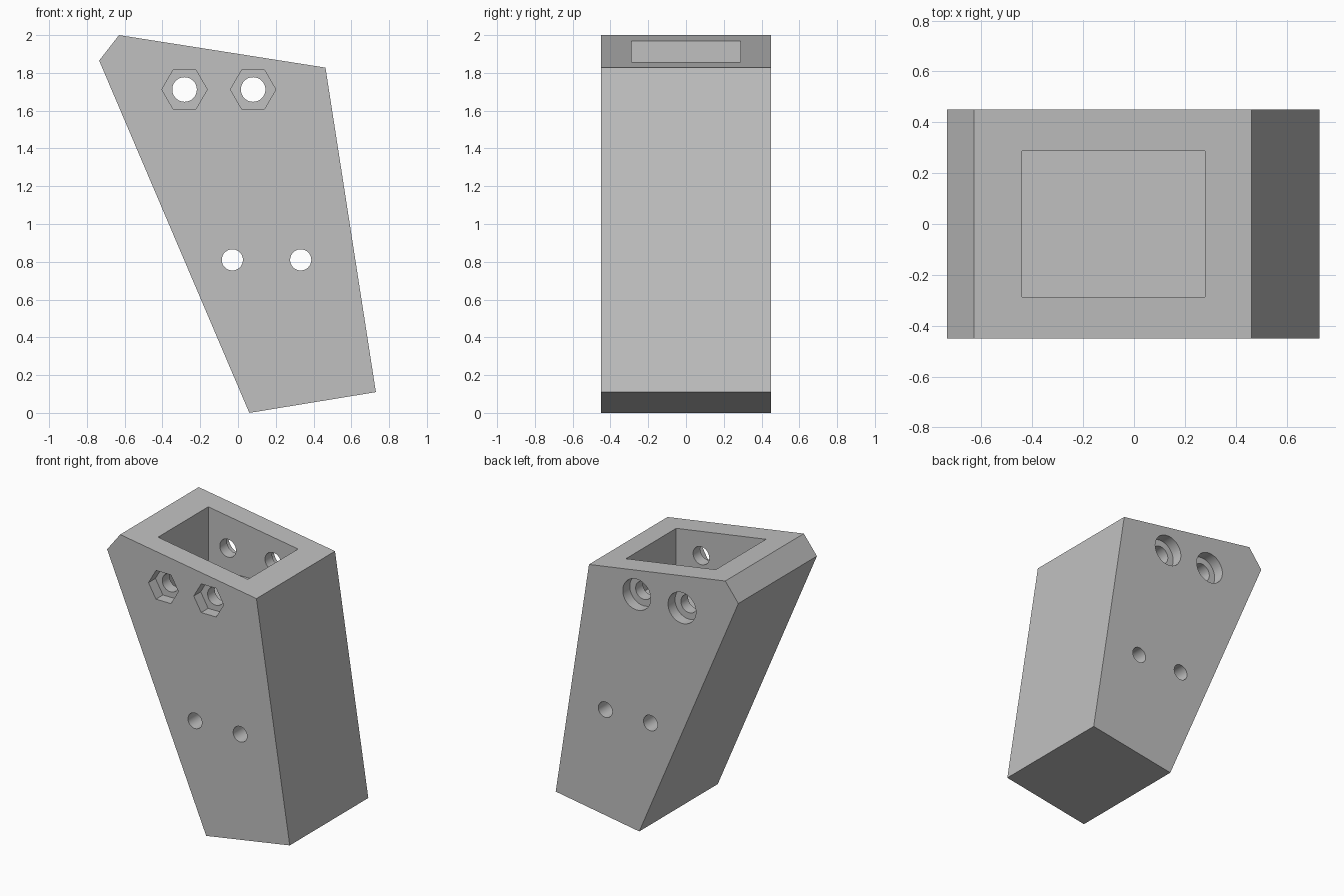
import bpy, bmesh, math
from mathutils import Matrix, Vector

if "Cube" in bpy.data.objects:
    bpy.data.objects.remove(bpy.data.objects["Cube"], do_unlink=True)

HALF = 0.45       # half depth of the block
RECESS = 0.08     # depth of the nut and bolt head recesses

grey = bpy.data.materials.new("plain_grey")
grey.use_nodes = True
grey.diffuse_color = (0.53, 0.53, 0.53, 1)
grey.node_tree.nodes["Principled BSDF"].inputs["Base Color"].default_value = grey.diffuse_color


def make_object(name, bm):
    bmesh.ops.recalc_face_normals(bm, faces=bm.faces)
    mesh = bpy.data.meshes.new(name)
    bm.to_mesh(mesh)
    bm.free()
    mesh.materials.append(grey)
    obj = bpy.data.objects.new(name, mesh)
    bpy.context.collection.objects.link(obj)
    return obj


def prism(name, outline, y0, y1):
    """Extrude an x-z outline from y0 to y1."""
    bm = bmesh.new()
    face = bm.faces.new([bm.verts.new((x, y0, z)) for x, z in outline])
    ext = bmesh.ops.extrude_face_region(bm, geom=[face])["geom"]
    bmesh.ops.translate(bm, vec=Vector((0, y1 - y0, 0)),
                        verts=[v for v in ext if isinstance(v, bmesh.types.BMVert)])
    return make_object(name, bm)


def polygon(x, z, radius, sides):
    return [(x + radius * math.cos(math.tau * i / sides),
             z + radius * math.sin(math.tau * i / sides)) for i in range(sides)]


# Tapered leaning block with one clipped corner
block = prism("leg_block", [(-0.735, 1.865), (-0.63, 2.0), (0.463, 1.828),
                            (0.73, 0.11), (0.06, 0.0)], -HALF, HALF)

# Upright pocket opening through the sloped top
cutters = [prism("pocket_cutter", [(-0.44, 1.54), (0.28, 1.54), (0.28, 2.2), (-0.44, 2.2)],
                 -0.288, 0.288)]

# Upper bolt holes: hexagonal recess in front, round recess behind
for x in (-0.283, 0.08):
    cutters += [
        prism("bolt_hole_cutter", polygon(x, 1.712, 0.065, 48), -0.6, 0.6),
        prism("nut_recess_cutter", polygon(x, 1.712, 0.12, 6), -0.6, -HALF + RECESS),
        prism("head_recess_cutter", polygon(x, 1.712, 0.112, 48), HALF - RECESS, 0.6),
    ]

# Lower plain holes
for x in (-0.03, 0.332):
    cutters.append(prism("lower_hole_cutter", polygon(x, 0.81, 0.056, 48), -0.6, 0.6))

bpy.ops.object.select_all(action="DESELECT")
bpy.context.view_layer.objects.active = block
block.select_set(True)
for cutter in cutters:
    cutter.hide_render = True
    mod = block.modifiers.new("cut", "BOOLEAN")
    mod.operation = "DIFFERENCE"
    mod.solver = "EXACT"
    mod.object = cutter
    bpy.ops.object.modifier_apply(modifier=mod.name)
    bpy.data.objects.remove(cutter, do_unlink=True)

bpy.ops.object.shade_smooth_by_angle(angle=math.radians(30))
